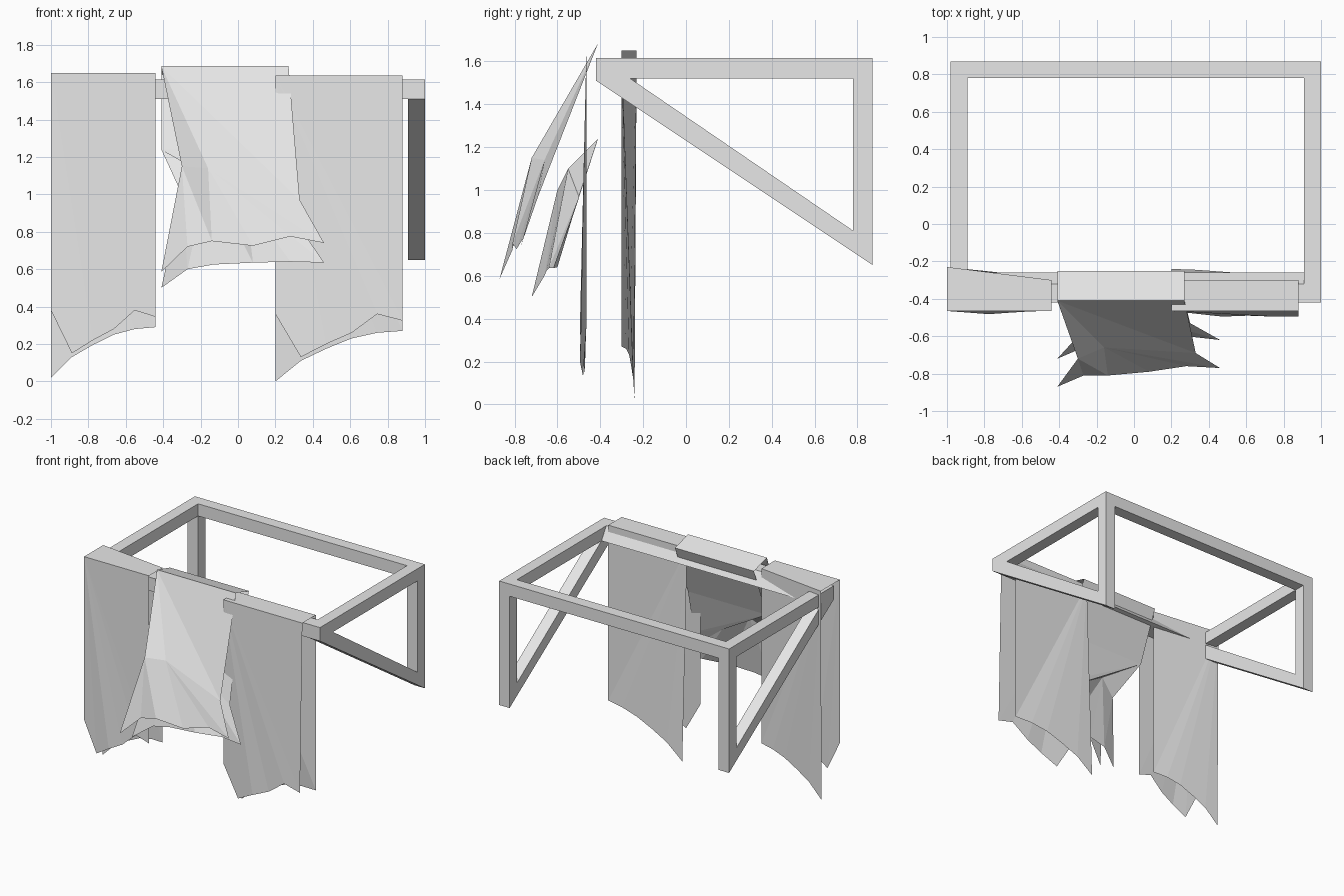
import bpy, bmesh
from mathutils import Vector

cube = bpy.data.objects.get("Cube")
if cube:
    bpy.data.objects.remove(cube)

grey = bpy.data.materials.new("light_grey")
grey.use_nodes = True
grey.diffuse_color = (0.8, 0.8, 0.8, 1)
grey.node_tree.nodes["Principled BSDF"].inputs["Base Color"].default_value = (0.8, 0.8, 0.8, 1)


def finish(bm, name):
    bmesh.ops.remove_doubles(bm, verts=bm.verts, dist=0.0005)
    bmesh.ops.recalc_face_normals(bm, faces=bm.faces)
    mesh = bpy.data.meshes.new(name)
    bm.to_mesh(mesh)
    bm.free()
    mesh.materials.append(grey)
    obj = bpy.data.objects.new(name, mesh)
    bpy.context.collection.objects.link(obj)
    return obj


def extruded(name, points, polygons, x0, x1):
    """Flat polygons in the side plane, pushed out along x."""
    bm = bmesh.new()
    verts = [bm.verts.new((x0, y, z)) for y, z in points]
    faces = [bm.faces.new([verts[i] for i in poly]) for poly in polygons]
    result = bmesh.ops.extrude_face_region(bm, geom=faces, use_keep_orig=True)
    moved = [g for g in result["geom"] if isinstance(g, bmesh.types.BMVert)]
    bmesh.ops.translate(bm, verts=moved, vec=Vector((x1 - x0, 0, 0)))
    return finish(bm, name)


def cloth(name, panels):
    """Each panel is a list of chains, joined in turn by zipped triangles."""
    bm = bmesh.new()
    for chains in panels:
        rows = [[bm.verts.new(p) for p in chain] for chain in chains]
        for up, low in zip(rows, rows[1:]):
            if len(up) == len(low) == 2:
                bm.faces.new((up[0], up[1], low[1], low[0]))
                continue
            i = j = 0
            m, n = len(up) - 1, len(low) - 1
            while i < m or j < n:
                if j == n or (i < m and (i + 1) / m < (j + 1) / n):
                    bm.faces.new((up[i], low[j], up[i + 1]))
                    i += 1
                else:
                    bm.faces.new((up[i], low[j], low[j + 1]))
                    j += 1
    return finish(bm, name)


# Triangular end brackets
side = [(-0.42, 1.615), (0.87, 1.615), (0.87, 0.65), (-0.42, 1.51),
        (-0.26, 1.52), (0.78, 1.52), (0.78, 0.81)]
ring = [(0, 1, 5, 4), (1, 2, 6, 5), (2, 3, 4, 6), (3, 0, 4)]
extruded("right_bracket", side, ring, -0.98, -0.89)
extruded("left_bracket", side, ring, 0.91, 1.0)

# Long rails
extruded("rear_rail", [(0.78, 1.52), (0.87, 1.52), (0.87, 1.615), (0.78, 1.615)],
         [(0, 1, 2, 3)], -0.89, 0.91)
extruded("front_rail", [(-0.42, 1.615), (-0.32, 1.615), (-0.26, 1.52), (-0.42, 1.51)],
         [(0, 1, 2, 3)], -0.89, 0.91)


# Hanging drapes folded over the front rail
def drape(name, x0, x1, top, drop, back_y, front_ys):
    xs = [x0 + (x1 - x0) * i / 5 for i in range(6)]
    front_z = [0.37, 0.14, 0.21, 0.27, 0.37, 0.335]
    back_z = [0.01, 0.12, 0.185, 0.24, 0.27, 0.28]
    back_ys = [-0.24, -0.245, -0.255, -0.265, -0.28, -0.30]
    front_top = [(x0, -0.465, top), (x1, -0.465, top)]
    back_top = [(x0, back_y, top), (x1, -0.30, top)]
    front_hem = [(x, y, z + drop) for x, y, z in zip(xs, front_ys, front_z)]
    back_hem = [(x, y, z + drop) for x, y, z in zip(xs, back_ys, back_z)]
    cloth(name, [[front_top, front_hem], [front_top, back_top], [back_top, back_hem]])


drape("right_drape", -1.0, -0.44, 1.65, 0.01, -0.23,
      [-0.465, -0.472, -0.482, -0.474, -0.467, -0.465])
drape("left_drape", 0.2, 0.88, 1.635, -0.01, -0.30,
      [-0.465, -0.48, -0.495, -0.49, -0.495, -0.495])

# Wind-blown centre banner: front sheet, fold over the rail, back sheet
ridge = [(-0.41, -0.41, 1.685), (0.27, -0.41, 1.685)]
fold = [(-0.41, -0.25, 1.64), (0.27, -0.25, 1.64)]
front_mid = [(-0.30, -0.72, 1.15), (-0.16, -0.66, 1.14), (0.33, -0.69, 0.97)]
front_hem = [(-0.41, -0.87, 0.585), (-0.27, -0.81, 0.72), (-0.14, -0.81, 0.75),
             (0.08, -0.79, 0.725), (0.28, -0.76, 0.775), (0.46, -0.77, 0.74)]
back_knee = [(-0.41, -0.41, 1.24), (0.27, -0.41, 1.24)]
back_mid = [(-0.30, -0.60, 1.0), (-0.16, -0.55, 1.1), (0.04, -0.50, 0.97), (0.30, -0.53, 0.87)]
back_hem = [(-0.41, -0.72, 0.50), (-0.27, -0.66, 0.60), (-0.13, -0.65, 0.625),
            (0.08, -0.64, 0.635), (0.28, -0.60, 0.64), (0.46, -0.62, 0.635)]
cloth("centre_banner", [[ridge, front_mid, front_hem], [ridge, fold],
                        [fold, back_knee, back_mid, back_hem]])
